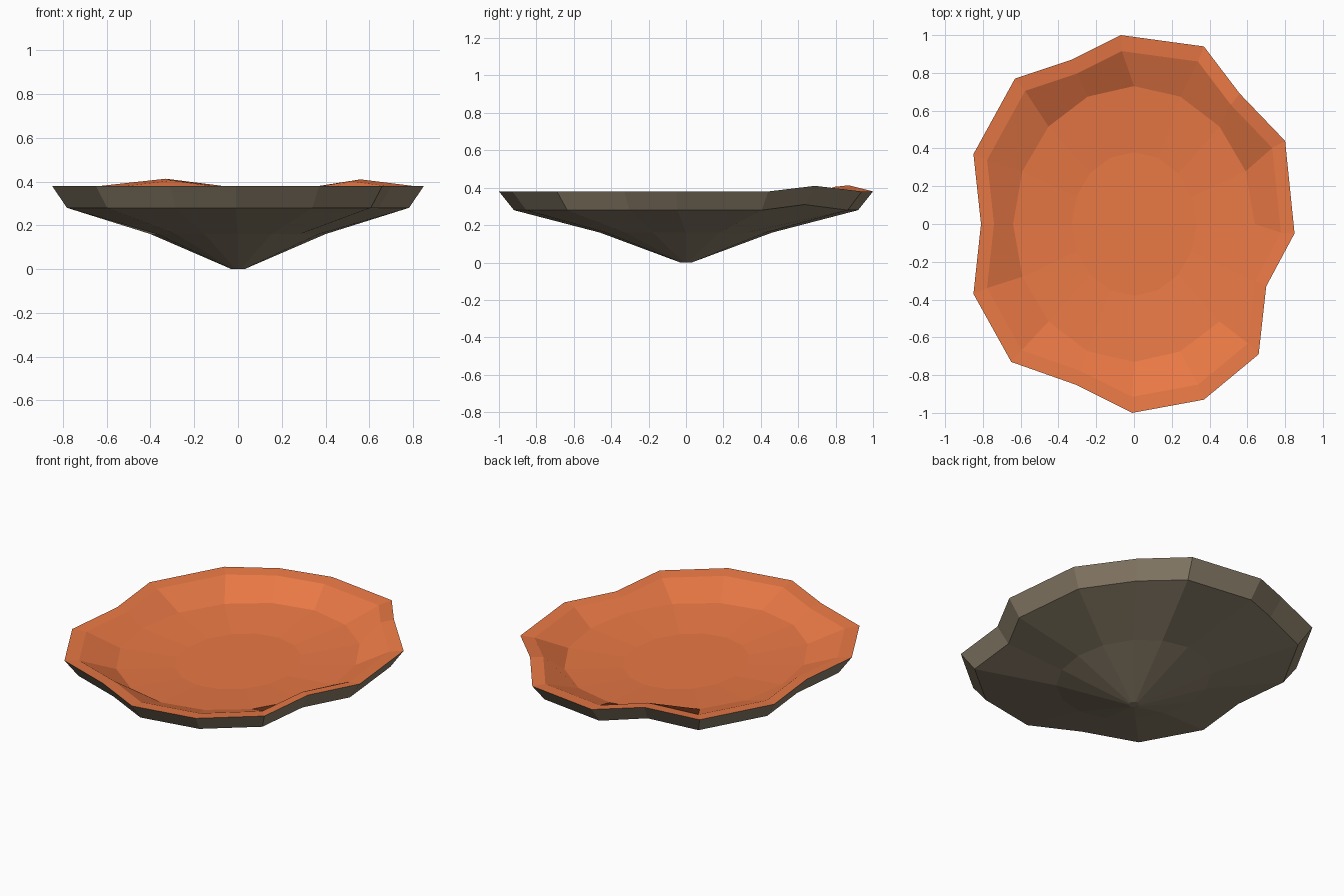
import bpy, bmesh, math

if "Cube" in bpy.data.objects:
    bpy.data.objects.remove(bpy.data.objects["Cube"])

# Wavy rim outline, counter-clockwise from +x
RIM = [(.85, -.05), (.80, .44), (.56, .69), (.37, .94), (-.07, 1.0), (-.33, .87),
       (-.63, .77), (-.85, .37), (-.81, 0), (-.85, -.37), (-.65, -.73), (-.31, -.85),
       (-.01, -1.0), (.37, -.93), (.66, -.69), (.70, -.33)]
LIFT = {2: .03, 5: .033}   # two rim points that curl upward
N = len(RIM)


def material(name, color):
    m = bpy.data.materials.new(name)
    m.diffuse_color = (*color, 1)
    m.use_nodes = True
    m.node_tree.nodes["Principled BSDF"].inputs["Base Color"].default_value = m.diffuse_color
    return m


def wavy(scale, z):
    return [(x * scale, y * scale, z + LIFT.get(i, 0)) for i, (x, y) in enumerate(RIM)]


def oval(rx, ry, z):
    return [(rx * math.cos(math.tau * i / N), ry * math.sin(math.tau * i / N), z)
            for i in range(N)]


# Rings from the foot, up the outside, over the rim and down into the bowl
rings = [oval(.03, .03, 0), oval(.40, .46, .16), wavy(.92, .28), wavy(1, .38),
         wavy(.915, .372), oval(.64, .73, .30), oval(.33, .38, .27)]
bm = bmesh.new()
loops = [[bm.verts.new(p) for p in ring] for ring in rings]
for k in range(len(loops) - 1):
    a, b = loops[k], loops[k + 1]
    for i in range(N):
        j = (i + 1) % N
        f = bm.faces.new((a[i], a[j], b[j], b[i]))
        f.material_index = 0 if k < 3 else 1
# Foot and bowl floor caps
bm.faces.new(loops[0][::-1])
bm.faces.new(loops[-1]).material_index = 1
bmesh.ops.recalc_face_normals(bm, faces=bm.faces)

mesh = bpy.data.meshes.new("shallow_dish")
bm.to_mesh(mesh)
bm.free()
mesh.materials.append(material("brown_underside", (.27, .22, .15)))
mesh.materials.append(material("orange_top", (.82, .19, .06)))
dish = bpy.data.objects.new("shallow_dish", mesh)
bpy.context.collection.objects.link(dish)
